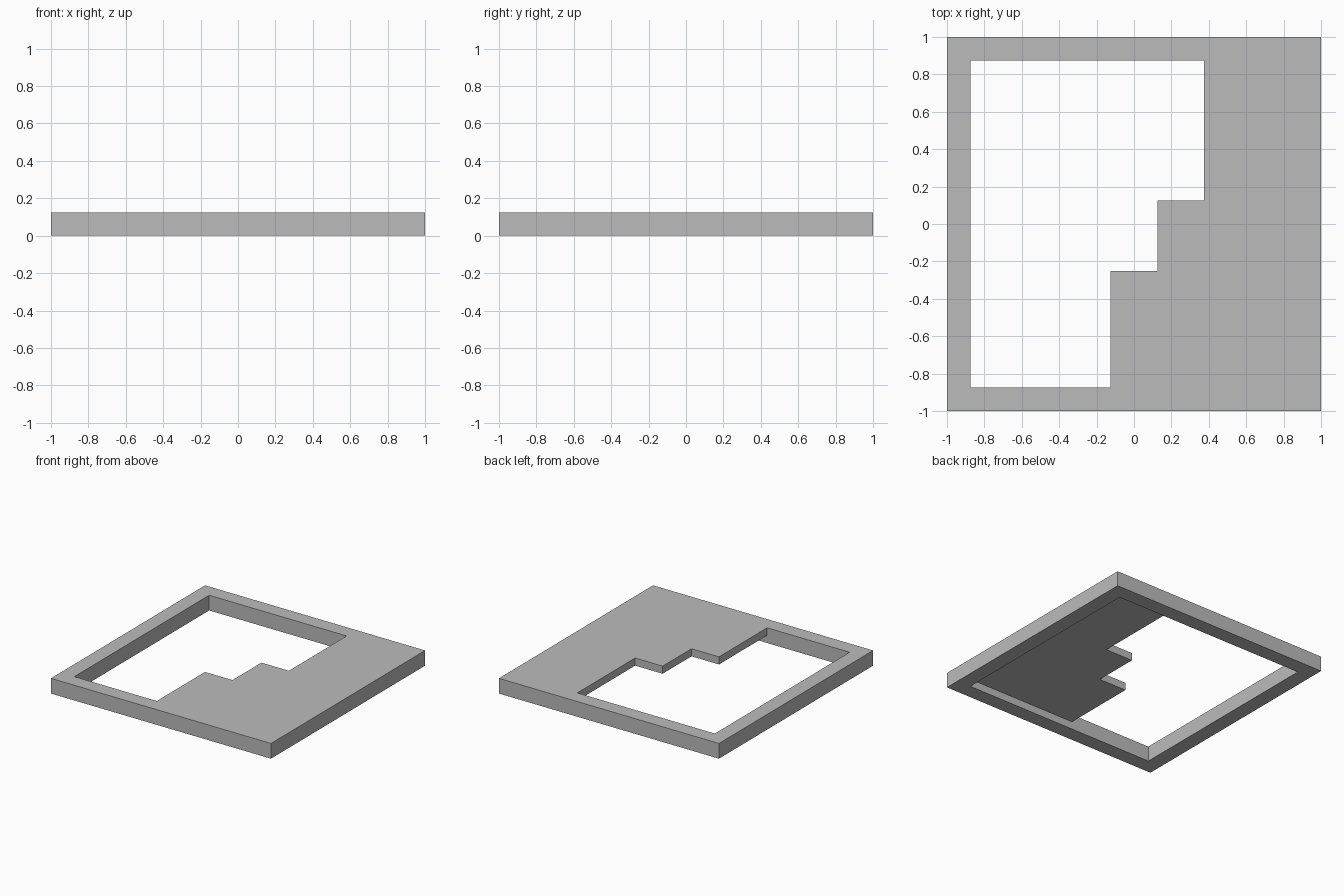
import bpy
import bmesh

# Remove the default cube
cube = bpy.data.objects.get("Cube")
if cube:
    bpy.data.objects.remove(cube, do_unlink=True)

THICK = 0.125          # full height of the rim
PANEL_BOTTOM = 0.0625  # underside of the thinner panel
INNER = 0.875          # inner edge of the rim

grey = bpy.data.materials.new("Grey")
grey.use_nodes = True
grey.diffuse_color = (0.5, 0.5, 0.5, 1)
grey.node_tree.nodes["Principled BSDF"].inputs["Base Color"].default_value = (0.5, 0.5, 0.5, 1)


def prism(name, outline, z0, z1):
    """Extrude a counter-clockwise outline from z0 up to z1."""
    bm = bmesh.new()
    base = bm.faces.new([bm.verts.new((x, y, z0)) for x, y in outline])
    top = bmesh.ops.extrude_face_region(bm, geom=[base], use_keep_orig=True)["geom"]
    verts = [v for v in top if isinstance(v, bmesh.types.BMVert)]
    bmesh.ops.translate(bm, verts=verts, vec=(0, 0, z1 - z0))
    bmesh.ops.recalc_face_normals(bm, faces=bm.faces)
    mesh = bpy.data.meshes.new(name)
    bm.to_mesh(mesh)
    bm.free()
    mesh.materials.append(grey)
    obj = bpy.data.objects.new(name, mesh)
    bpy.context.collection.objects.link(obj)
    return obj


def square(r):
    return [(-r, -r), (r, -r), (r, r), (-r, r)]


def cut(target, cutter):
    """Subtract the cutter for good, then discard it."""
    cutter.hide_render = True
    mod = target.modifiers.new("cut", 'BOOLEAN')
    mod.operation = 'DIFFERENCE'
    mod.solver = 'EXACT'
    mod.object = cutter
    bpy.context.view_layer.objects.active = target
    bpy.ops.object.modifier_apply(modifier=mod.name)
    bpy.data.objects.remove(cutter, do_unlink=True)


# Square slab
slab = prism("stepped_frame", square(1), 0, THICK)

# Shallow recess underneath, leaving a full-height rim
cut(slab, prism("underside_recess", square(INNER), -0.1, PANEL_BOTTOM))

# Stepped opening through the panel
steps = [(-INNER, -INNER), (-0.125, -INNER), (-0.125, -0.25), (0.125, -0.25),
         (0.125, 0.125), (0.375, 0.125), (0.375, INNER), (-INNER, INNER)]
cut(slab, prism("stepped_opening", steps, -0.1, 0.2))
